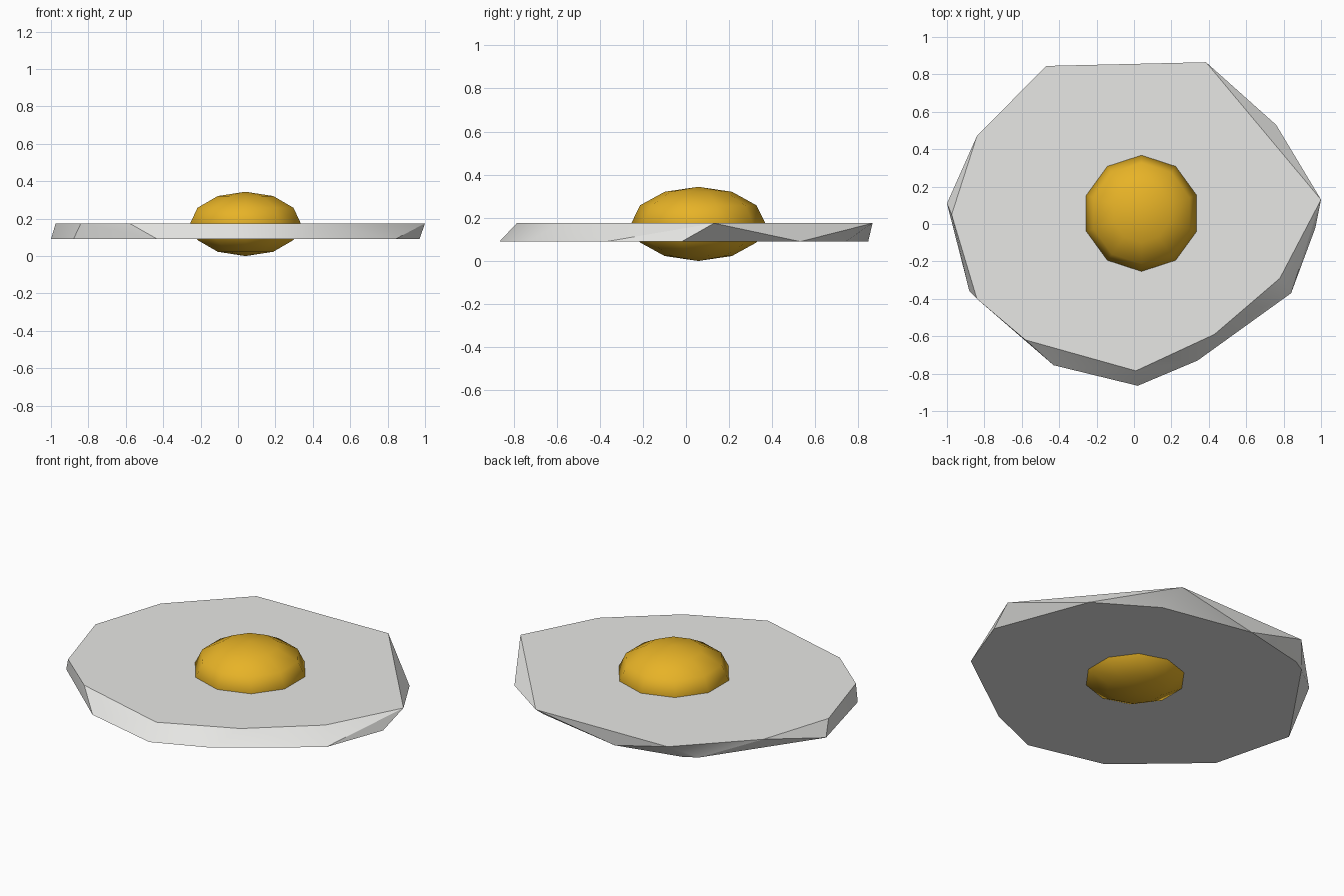
import bpy, bmesh, math

cube = bpy.data.objects.get("Cube")
if cube:
    bpy.data.objects.remove(cube, do_unlink=True)


def make_material(name, rgb):
    mat = bpy.data.materials.new(name)
    mat.use_nodes = True
    colour = (*rgb, 1.0)
    mat.diffuse_color = colour
    mat.node_tree.nodes["Principled BSDF"].inputs["Base Color"].default_value = colour
    return mat


def make_object(name, bm, mat):
    mesh = bpy.data.meshes.new(name)
    bm.normal_update()
    bm.to_mesh(mesh)
    bm.free()
    mesh.materials.append(mat)
    obj = bpy.data.objects.new(name, mesh)
    bpy.context.collection.objects.link(obj)
    bpy.ops.object.select_all(action="DESELECT")
    obj.select_set(True)
    bpy.context.view_layer.objects.active = obj
    return obj


# Egg white: irregular flat slab spanned between two outlines
WHITE_BOTTOM, WHITE_TOP = 0.09, 0.175
top_outline = [(0.385, 0.865), (-0.47, 0.845), (-0.84, 0.47), (-0.975, 0.05),
               (-0.84, -0.40), (-0.58, -0.62), (0.01, -0.785), (0.43, -0.59),
               (0.78, -0.29), (1.0, 0.13)]
bottom_outline = [(0.42, 0.74), (-0.12, 0.845), (-0.51, 0.755), (-0.585, 0.71),
                  (-1.0, 0.11), (-0.88, -0.36), (-0.43, -0.755), (0.02, -0.865),
                  (0.34, -0.73), (0.84, -0.37), (0.97, -0.02), (0.76, 0.53)]
bm = bmesh.new()
for outline, z in ((top_outline, WHITE_TOP), (bottom_outline, WHITE_BOTTOM)):
    for x, y in outline:
        bm.verts.new((x, y, z))
bmesh.ops.convex_hull(bm, input=bm.verts[:])
bmesh.ops.dissolve_limit(bm, angle_limit=math.radians(1),
                         verts=bm.verts[:], edges=bm.edges[:])
bmesh.ops.recalc_face_normals(bm, faces=bm.faces[:])
make_object("egg_white", bm, make_material("egg white", (0.8, 0.8, 0.78)))
bpy.ops.object.shade_smooth_by_angle(angle=math.radians(30))

# Yolk: squashed ten-sided ball set into the white
bm = bmesh.new()
bmesh.ops.create_uvsphere(bm, u_segments=10, v_segments=6, radius=1.0)
bmesh.ops.scale(bm, vec=(0.312, 0.312, 0.172), verts=bm.verts[:])
yolk = make_object("yolk", bm, make_material("yolk yellow", (0.8, 0.45, 0.02)))
yolk.location = (0.04, 0.057, 0.172)
bpy.ops.object.shade_smooth()
